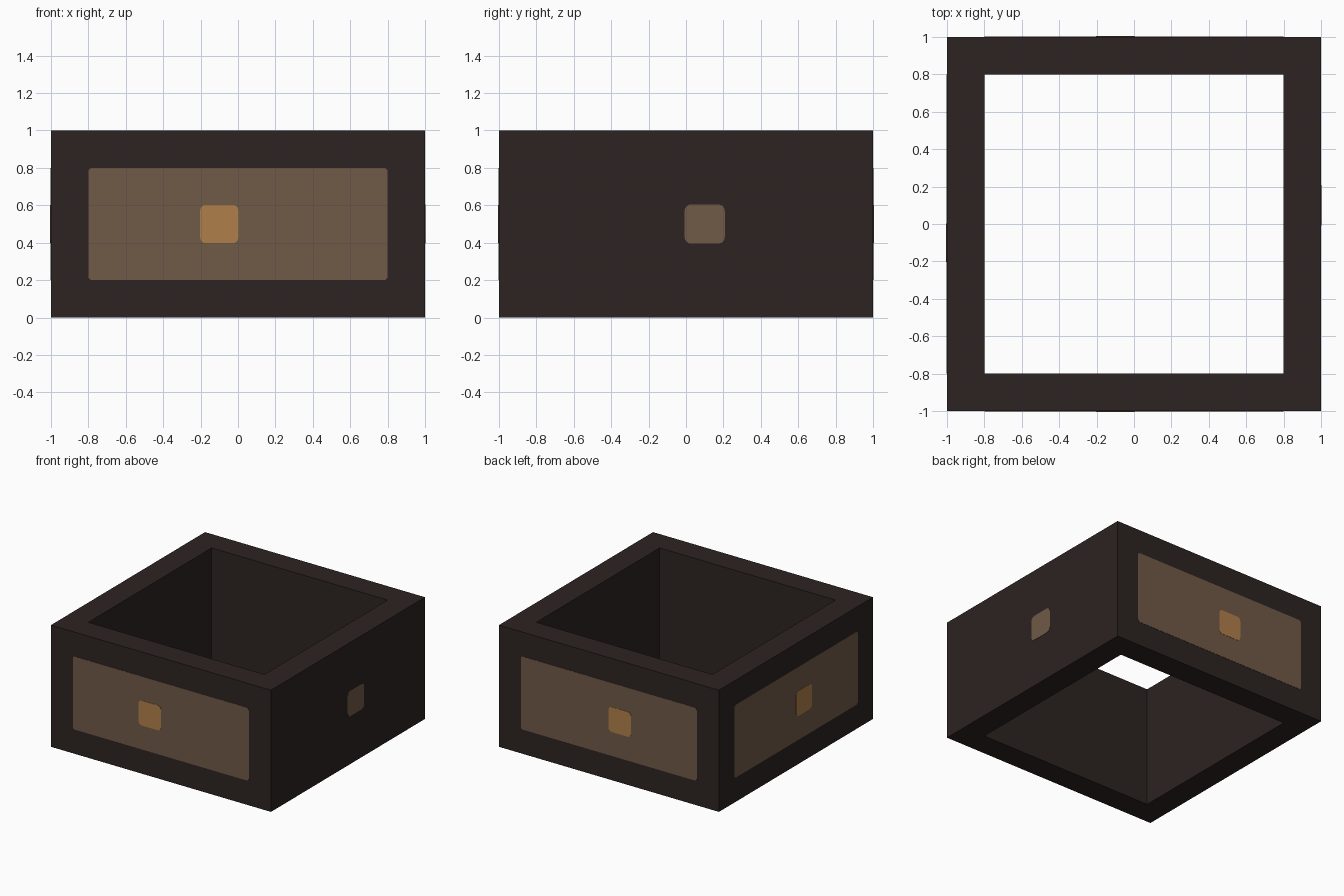
import bpy
import bmesh
import math
from mathutils import Matrix, Vector

cube = bpy.data.objects.get("Cube")
if cube:
    bpy.data.objects.remove(cube, do_unlink=True)


def make_material(name, rgb):
    mat = bpy.data.materials.new(name)
    mat.use_nodes = True
    color = (*rgb, 1.0)
    mat.diffuse_color = color
    mat.node_tree.nodes["Principled BSDF"].inputs["Base Color"].default_value = color
    return mat


DARK = make_material("dark wood", (0.026, 0.017, 0.016))
TAN = make_material("tan brown", (0.162, 0.101, 0.062))
ORANGE = make_material("warm orange", (0.434, 0.212, 0.070))


def add_object(name, bm, mat):
    bmesh.ops.recalc_face_normals(bm, faces=bm.faces[:])
    mesh = bpy.data.meshes.new(name)
    bm.to_mesh(mesh)
    bm.free()
    mesh.materials.append(mat)
    obj = bpy.data.objects.new(name, mesh)
    bpy.context.collection.objects.link(obj)
    return obj


def square_frame(name, outer, inner, height, mat):
    """Sweep a rectangular wall section around four mitred corners."""
    bm = bmesh.new()
    section = [(outer, 0), (outer, height), (inner, height), (inner, 0)]
    corners = [(-1, -1), (1, -1), (1, 1), (-1, 1)]
    rings = [[bm.verts.new((sx * r, sy * r, z)) for r, z in section]
             for sx, sy in corners]
    for i in range(4):
        a, b = rings[i], rings[(i + 1) % 4]
        for j in range(4):
            k = (j + 1) % 4
            bm.faces.new((a[j], b[j], b[k], a[k]))
    return add_object(name, bm, mat)


def wall_plate(name, turn, across, width, height, radius, proud, mat):
    """Thin rounded plate on an outer wall; turn counts quarter turns from the front."""
    bm = bmesh.new()
    bmesh.ops.create_cube(bm, size=1)
    bmesh.ops.scale(bm, vec=Vector((width, 2 * proud, height)), verts=bm.verts)
    edges = [e for e in bm.edges
             if abs((e.verts[0].co - e.verts[1].co).y) > proud]
    bmesh.ops.bevel(bm, geom=edges, offset=radius, segments=4,
                    profile=0.5, affect='EDGES')
    place = (Matrix.Rotation(turn * math.pi / 2, 4, 'Z')
             @ Matrix.Translation((across, -1, 0.5)))
    bmesh.ops.transform(bm, matrix=place, verts=bm.verts)
    return add_object(name, bm, mat)


# Open box walls
square_frame("box_walls", 1.0, 0.8, 1.0, DARK)

# Wide panels with a small square on the front, back and left walls
for side, turn, across in (("front", 0, -0.1), ("back", 2, 0.1), ("left", 3, 0.1)):
    wall_plate(side + "_panel", turn, 0, 1.6, 0.6, 0.02, 0.002, TAN)
    wall_plate(side + "_square", turn, across, 0.205, 0.205, 0.03, 0.004, ORANGE)

# Lone square on the right-hand wall
wall_plate("side_square", 1, 0.1, 0.215, 0.21, 0.035, 0.002, TAN)
